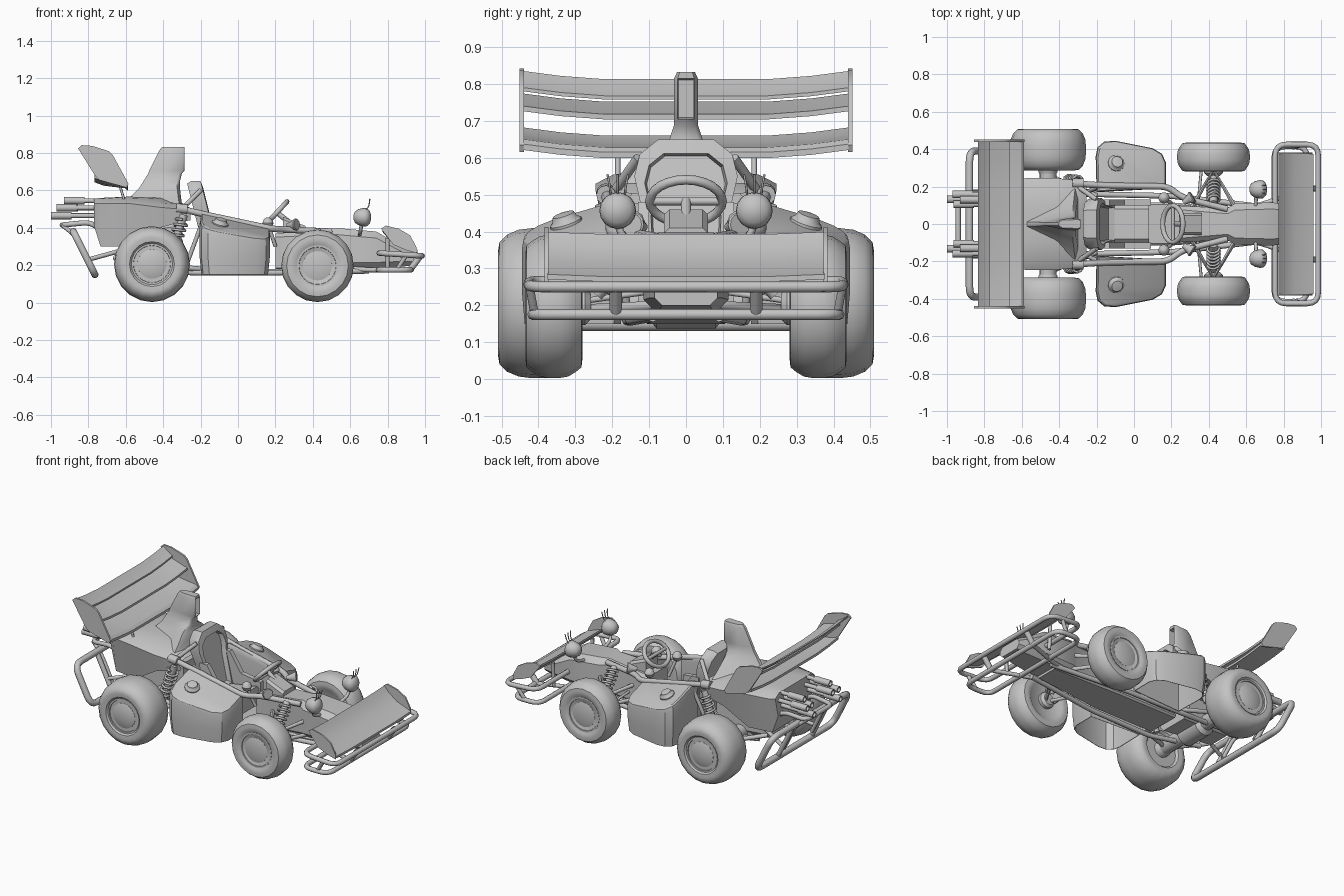
import bpy, bmesh, math
from mathutils import Vector as V

if "Cube" in bpy.data.objects:
    bpy.data.objects.remove(bpy.data.objects["Cube"])

grey = bpy.data.materials.new("plain grey")
grey.diffuse_color = (0.55, 0.55, 0.55, 1)
grey.use_nodes = True
grey.node_tree.nodes["Principled BSDF"].inputs["Base Color"].default_value = grey.diffuse_color

def finish(ob, angle=35):
    ob.data.materials.clear()
    ob.data.materials.append(grey)
    bpy.ops.object.select_all(action='DESELECT')
    ob.select_set(True)
    bpy.context.view_layer.objects.active = ob
    bpy.ops.object.shade_smooth_by_angle(angle=math.radians(angle))
    return ob

def from_bm(name, bm, angle=35):
    bmesh.ops.recalc_face_normals(bm, faces=bm.faces[:])
    me = bpy.data.meshes.new(name)
    bm.to_mesh(me)
    bm.free()
    ob = bpy.data.objects.new(name, me)
    bpy.context.collection.objects.link(ob)
    return finish(ob, angle)

def loft_bm(sections):
    bm = bmesh.new()
    rings = [[bm.verts.new(p) for p in s] for s in sections]
    n = len(rings[0])
    for a, b in zip(rings, rings[1:]):
        for i in range(n):
            bm.faces.new((a[i], a[(i + 1) % n], b[(i + 1) % n], b[i]))
    bm.faces.new(rings[0])
    bm.faces.new(rings[-1])
    bmesh.ops.recalc_face_normals(bm, faces=bm.faces[:])
    return bm

def loft(name, sections, angle=35):
    return from_bm(name, loft_bm(sections), angle)

def chamfered(x, hw, z0, z1, c):
    half = [(hw - c, z0), (hw, z0 + c), (hw, z1 - c), (hw - c, z1)]
    return [(x, y, z) for y, z in half] + [(x, -y, z) for y, z in reversed(half)]

def fillet(pts, r, cyclic):
    out, n = [], len(pts)
    for i, p in enumerate(pts):
        p = V(p)
        if not cyclic and i in (0, n - 1):
            out.append(p)
            continue
        a, b = V(pts[i - 1]) - p, V(pts[(i + 1) % n]) - p
        a = p + a.normalized() * min(r, a.length * .45)
        b = p + b.normalized() * min(r, b.length * .45)
        for k in range(5):
            t = k / 4
            out.append(a * (1 - t) ** 2 + p * 2 * t * (1 - t) + b * t * t)
    return out

def tube(name, pts, r=.013, cyclic=False, round_r=.04):
    cu = bpy.data.curves.new(name, 'CURVE')
    cu.dimensions, cu.bevel_depth, cu.bevel_resolution, cu.use_fill_caps = '3D', r, 2, True
    pts = fillet(pts, round_r, cyclic) if round_r else [V(p) for p in pts]
    sp = cu.splines.new('POLY')
    sp.points.add(len(pts) - 1)
    for q, p in zip(sp.points, pts):
        q.co = (*p, 1)
    sp.use_cyclic_u = cyclic
    ob = bpy.data.objects.new(name, cu)
    bpy.context.collection.objects.link(ob)
    bpy.ops.object.select_all(action='DESELECT')
    ob.select_set(True)
    bpy.context.view_layer.objects.active = ob
    bpy.ops.object.convert(target='MESH')
    return finish(bpy.context.view_layer.objects.active, 50)

def lathe(name, profile, origin, axis, seg=24):
    """profile = (radius, distance along axis)"""
    q = V(axis).to_track_quat('Z', 'Y')
    secs = [[V(origin) + q @ V((r * math.cos(2 * math.pi * i / seg), r * math.sin(2 * math.pi * i / seg), h))
             for i in range(seg)] for r, h in profile]
    return loft(name, secs, 40)

def plate(name, outline, y, t):
    return loft(name, [[(x, y - t / 2, z) for x, z in outline], [(x, y + t / 2, z) for x, z in outline]])

def shock(name, a, b, r=.033):
    a, b = V(a), V(b)
    d = b - a
    q = d.to_track_quat('Z', 'Y')
    tube(name + "_rod", [a, b], r * .65, round_r=0)
    coil = [a + q @ V((r * math.cos(k * .7), r * math.sin(k * .7), d.length * (.12 + .76 * k / 54))) for k in range(55)]
    tube(name + "_spring", coil, .007, round_r=0)

# wheels: (x, y centre, radius, half width)
for wn, wx, wy, R, w in (("rear", -.46, .398, .203, .111), ("front", .425, .358, .194, .077)):
    for s in (1, -1):
        half = [(.108, .85), (.12, .97), (.145, 1), (.165, .97), (R - .017, .78), (R - .004, .5), (R, .2)]
        prof = [(r, w * f) for r, f in half] + [(r, -w * f) for r, f in reversed(half)]
        lathe(wn + "_tyre", prof, (wx, s * wy, R + .003), (0, s, 0), 20)
        lathe(wn + "_rim", [(.108, -w * .7), (.11, w * .9), (.1, w * .9), (.09, w * .5), (.082, w * .5),
                            (.078, w * .86), (.05, w * .95), (.01, w * .97)], (wx, s * wy, R + .003), (0, s, 0))
        lathe(wn + "_hub", [(.05, 0), (.05, -w * 1.1), (.035, -w * 1.3)], (wx, s * wy, R + .003), (0, s, 0), 16)
lathe("rear_axle", [(.045, -.3), (.045, -.1), (.07, -.08), (.07, .08), (.045, .1), (.045, .3)], (-.46, 0, .207), (0, 1, 0), 16)

# nose and floor tub
loft("nose", [chamfered(*a) for a in ((.2, .1, .165, .37, .02), (.5, .085, .17, .395, .03), (.54, .11, .18, .398, .035),
                                      (.74, .115, .18, .38, .035), (.86, .1, .19, .31, .03), (.94, .085, .2, .265, .02))])
loft("floor_tub", [chamfered(*a) for a in ((-.22, .115, .15, .18, .01), (.2, .115, .15, .18, .01), (.66, .08, .165, .19, .01))])
loft("dashboard", [chamfered(.24, .06, .34, .46, .015), chamfered(.36, .06, .34, .41, .015)])

# side pods, open underneath
for s in (1, -1):
    base = [(-.2, .17), (-.205, .36), (-.195, .41), (-.16, .44), (-.1, .445), (.1, .405), (.15, .375), (.17, .33), (.17, .19)]
    cx, cy = -.02, .29
    def ring(k, z_of):
        return [(cx + (x - cx) * k, s * (cy + (y - cy) * k), z_of(x, y)) for x, y in base]
    top = lambda x, y: .44 - .23 * x - .33 * max(0, y - .2)
    bm = loft_bm([ring(.94, lambda x, y: top(x, y) - .03), ring(.93, lambda x, y: .15), ring(.95, lambda x, y: .15),
                  ring(1, lambda x, y: .24), ring(1, lambda x, y: top(x, y) - .03),
                  ring(.975, lambda x, y: top(x, y) - .007), ring(.93, top)])
    from_bm("side_pod", bm, 30)
    lathe("fuel_cap", [(.045, -.02), (.045, .005), (.035, .012), (.03, .026), (.01, .028)], (-.095, s * .325, .422), (.23, s * .33, 1), 12)

# engine cover, a shell open below and in front
def cover(x, zt, ys, zs, yl, zl):
    half = [(.09, zt), (ys * .8, zs + .025), (ys, zs), (yl, zl)]
    return [(x, y, z) for y, z in half] + [(x, -y, z) for y, z in reversed(half)]
bm = loft_bm([cover(*a) for a in ((-.77, .555, .2, .53, .17, .41), (-.735, .56, .22, .53, .18, .3), (-.58, .567, .245, .53, .2, .3),
                                  (-.42, .56, .245, .51, .22, .4), (-.31, .54, .235, .5, .225, .43), (-.255, .5, .22, .48, .215, .44))])
bm.normal_update()
bmesh.ops.delete(bm, geom=[f for f in bm.faces if f.normal.z < -.5 or f.normal.x > .9], context='FACES')
from_bm("engine_cover", bm, 40)
loft("engine", [chamfered(-.64, .1, .2, .4, .03), chamfered(-.3, .12, .18, .44, .03)])

# air scoop fin with opening
def fin(z, xr, xf, hr, hf):
    return [(xf, hf * .7, z), (xf - .015, hf, z), (xf - .1, (hf + hr) / 2, z), (xr, hr * .4, z),
            (xr, -hr * .4, z), (xf - .1, -(hf + hr) / 2, z), (xf - .015, -hf, z), (xf, -hf * .7, z)]
bm = loft_bm([fin(*a) for a in ((.53, -.6, -.3, .06, .19), (.565, -.575, -.305, .03, .145), (.61, -.53, -.31, .026, .1),
                               (.65, -.505, -.31, .024, .045), (.69, -.48, -.3, .022, .032), (.705, -.475, -.285, .022, .032),
                               (.815, -.42, -.285, .022, .032), (.833, -.405, -.285, .016, .024))])
bm.normal_update()
mouth = [f for f in bm.faces if f.calc_center_median().x > -.287 and .71 < f.calc_center_median().z < .812]
bmesh.ops.inset_region(bm, faces=mouth, thickness=.005)
for v in {v for f in mouth for v in f.verts}:
    v.co.x -= .08
from_bm("air_scoop", bm, 50)

# seat: back, cushion and bolsters
back = [(.075, .65), (.125, .61), (.14, .55), (.12, .46), (.11, .25)]
back = back + [(-y, z) for y, z in reversed(back)]
sx = lambda z: -.215 + (.65 - z) * .25
def seat_ring(k, off):
    return [(sx(.46 + (z - .46) * k) + off, y * k, .46 + (z - .46) * k) for y, z in back]
loft("seat_back", [seat_ring(.93, -.06), seat_ring(1, -.035), seat_ring(1, .015), seat_ring(.8, .02), seat_ring(.76, -.01)])
loft("seat_cushion", [chamfered(-.16, .1, .2, .28, .02), chamfered(.08, .1, .2, .32, .02)])
for s in (1, -1):
    plate("seat_bolster", [(-.17, .2), (.09, .2), (.09, .34), (-.05, .36), (-.13, .48), (-.18, .48)], s * .115, .03)

# steering wheel and column
c, u = V((.208, 0, .482)), V((.68, 0, .73))
tube("steering_wheel", [c + u * .08 * math.cos(t * .2618) + V((0, .098 * math.sin(t * .2618), 0)) for t in range(24)], .013, True, 0)
for a in (-.09, .09):
    tube("steering_spoke", [c, c + V((0, a, 0))], .011, round_r=0)
tube("steering_column", [c, (.36, 0, .36)], .014, round_r=0)

# wings: profile swept across with raised tips
def wing(name, chord, t, stations):
    loop = [(x, z) for x, z in chord] + [(x, z - t) for x, z in reversed(chord)]
    loft(name, [[(x, y, z + dz) for x, z in loop] for y, dz in stations], 30)
rear_st = [(-.44, .022), (-.34, .009), (-.22, 0), (.22, 0), (.34, .009), (.44, .022)]
wing("rear_wing_lower", [(-.588, .615), (-.605, .628), (-.66, .634), (-.72, .642), (-.768, .66)], .016, rear_st)
wing("rear_wing_middle", [(-.665, .718), (-.69, .724), (-.78, .752)], .014, rear_st)
wing("rear_wing_upper", [(-.77, .768), (-.8, .785), (-.835, .813)], .01, rear_st)
wing("front_wing", [(.772, .393), (.8, .36), (.86, .315), (.96, .278)], .014, [(-.375, .006), (-.22, 0), (.22, 0), (.375, .006)])
for s in (1, -1):
    plate("rear_wing_endplate", [(-.855, .825), (-.835, .842), (-.78, .838), (-.69, .81), (-.67, .79), (-.585, .635), (-.595, .615),
                                 (-.74, .655), (-.765, .68)], s * .445, .012)
    plate("front_wing_endplate", [(.765, .395), (.79, .412), (.86, .395), (.92, .36), (.955, .295), (.955, .265), (.9, .28), (.83, .31)], s * .378, .01)
    tube("rear_wing_strut", [(-.6, s * .185, .52), (-.63, s * .185, .62)], .007, round_r=0)
    tube("front_wing_strut", [(.8, s * .2, .345), (.8, s * .19, .19)], .011, round_r=0)

# front bumper: two loops and posts
for name, x0, x1, y, z0, z1 in (("bumper_upper", .755, .985, .425, .265, .25), ("bumper_lower", .75, .925, .415, .175, .175)):
    tube("front_" + name, [(x0, y, z0), (x1, y, z1), (x1, -y, z1), (x0, -y, z0)], .015, True, .06)
for s in (1, -1):
    tube("bumper_post", [(.92, s * .19, .175), (.975, s * .19, .25)], .017, round_r=0)
    tube("bumper_side_post", [(.85, s * .41, .175), (.9, s * .425, .255)], .012, round_r=0)
    tube("bumper_arm", [(.62, s * .09, .18), (.7, s * .11, .175), (.92, s * .19, .175)], .013)

# rear bumper
tube("rear_bumper", [(-.88, .39, .38), (-.765, .39, .15), (-.765, -.39, .15), (-.88, -.39, .38)], .02, True, .06)
tube("rear_guard", [(-.72, .14, .38), (-.79, .14, .43), (-.94, .13, .415), (-.94, -.13, .415), (-.79, -.14, .43), (-.72, -.14, .38)], .014)
for s in (1, -1):
    tube("rear_bumper_bar", [(-.88, s * .17, .38), (-.765, s * .17, .15)], .015, round_r=0)
    tube("rear_guard_leg", [(-.94, s * .12, .415), (-.87, s * .14, .36), (-.79, s * .14, .2)], .012)
    tube("rear_bumper_arm", [(-.62, s * .11, .28), (-.8, s * .17, .23)], .012, round_r=0)
    # exhausts
    for tip, y, z in ((-.93, .13, .545), (-.97, .158, .507), (-.965, .105, .507), (-1, .132, .465)):
        lathe("exhaust", [(.013, 0), (.013, -tip - .81), (.02, -tip - .81), (.02, -tip - .7), (.014, -tip - .7), (.014, -tip - .75)],
              (-.7, s * y, z), (-1, 0, 0), 12)

for s in (1, -1):
    # frame rails
    tube("upper_rail", [(-.3, s * .215, .5), (-.15, s * .205, .465), (.18, s * .2, .395), (.26, s * .14, .39), (.5, s * .08, .38)], .017)
    lathe("rail_sleeve", [(.026, 0), (.026, .06)], (-.33, s * .217, .505), (1, 0, -.1), 12)
    tube("lower_rail", [(-.6, s * .12, .2), (-.25, s * .16, .16), (.2, s * .15, .16), (.7, s * .09, .17)], .015)
    tube("rail_brace", [(-.18, s * .2, .46), (-.28, s * .16, .19)], .012, round_r=0)
    tube("seat_brace", [(-.3, s * .2, .5), (-.2, s * .13, .6)], .013, round_r=0)
    # front suspension
    for z, zo in ((.2, .19), (.29, .24)):
        tube("front_arm", [(.31, s * .09, z), (.425, s * .29, zo), (.54, s * .09, z)], .012, round_r=0)
    shock("front_shock", (.425, s * .11, .385), (.425, s * .245, .23))
    tube("steering_rod", [(.34, s * .08, .24), (.36, s * .29, .21)], .008, round_r=0)
    # rear suspension
    shock("rear_shock", (-.29, s * .225, .47), (-.36, s * .23, .25))
    tube("rear_arm", [(-.2, s * .15, .18), (-.46, s * .26, .2), (-.66, s * .12, .24)], .014, round_r=0)
    # headlights with wires
    lathe("headlight", [(.01, -.045), (.03, -.037), (.044, -.015), (.05, .012), (.048, .028), (.034, .042), (.01, .05)],
          (.662, s * .185, .457), (1, 0, 0), 16)
    tube("headlight_stalk", [(.65, s * .1, .36), (.655, s * .17, .38), (.66, s * .185, .42)], .01)
    for k in (-.02, 0, .02):
        tube("headlight_wire", [(.68, s * .185 + k, .49), (.7, s * .185 + k, .515), (.705, s * .185 + k * 1.4, .555)], .003)
    # side knobs and mirrors
    lathe("side_knob", [(.008, -.03), (.022, -.02), (.03, 0), (.022, .02), (.008, .03)], (.16, s * .14, .425), (0, 0, 1), 14)
    tube("knob_stalk", [(.16, s * .14, .42), (.2, s * .11, .3)], .01, round_r=0)
    lathe("mirror", [(.012, -.03), (.022, 0), (.034, .025), (.03, .03)], (.29, s * .13, .415), (.8, s * .5, .1), 12)
